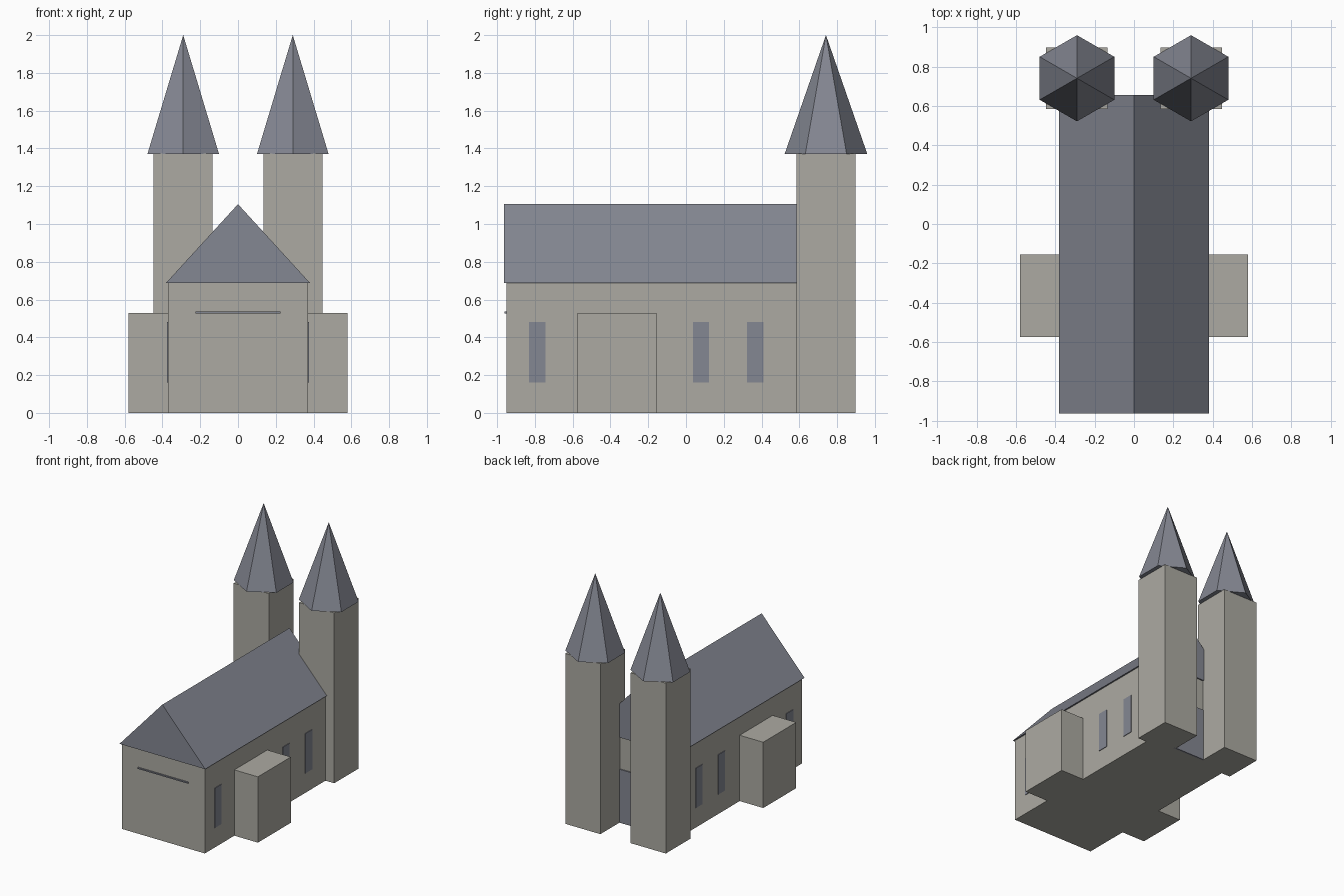
import bpy
import bmesh
import math

if "Cube" in bpy.data.objects:
    bpy.data.objects.remove(bpy.data.objects["Cube"])


def material(name, rgb):
    m = bpy.data.materials.new(name)
    m.diffuse_color = (*rgb, 1)
    m.use_nodes = True
    m.node_tree.nodes["Principled BSDF"].inputs["Base Color"].default_value = m.diffuse_color
    return m


STONE = material("pale_stone", (0.413, 0.402, 0.361))
SLATE = material("blue_grey_slate", (0.231, 0.242, 0.287))


def finish(name, bm, mat):
    bmesh.ops.recalc_face_normals(bm, faces=bm.faces)
    me = bpy.data.meshes.new(name)
    bm.to_mesh(me)
    bm.free()
    me.materials.append(mat)
    ob = bpy.data.objects.new(name, me)
    bpy.context.collection.objects.link(ob)
    return ob


def box(name, x, y, z, mat):
    """Box from (min, max) ranges."""
    bm = bmesh.new()
    bmesh.ops.create_cube(bm, size=1)
    for v in bm.verts:
        v.co = [r[0] if c < 0 else r[1] for c, r in zip(v.co, (x, y, z))]
    return finish(name, bm, mat)


# Nave walls
box("nave", (-0.37, 0.37), (-0.95, 0.645), (0, 0.69), STONE)

# Gabled roof: triangle profile extruded along the nave
bm = bmesh.new()
profile = [bm.verts.new((x, -0.963, z)) for x, z in ((-0.382, 0.687), (0.382, 0.687), (0, 1.105))]
gable = bm.faces.new(profile)
ext = bmesh.ops.extrude_face_region(bm, geom=[gable], use_keep_orig=True)
bmesh.ops.translate(bm, vec=(0, 1.618, 0),
                    verts=[g for g in ext["geom"] if isinstance(g, bmesh.types.BMVert)])
finish("nave_roof", bm, SLATE)

# Door between the towers, and a thin ledge on the opposite wall
box("door", (-0.15, 0.15), (0.64, 0.654), (0, 0.43), SLATE)
box("wall_ledge", (-0.225, 0.225), (-0.96, -0.945), (0.527, 0.537), SLATE)

for side, s in (("left", -1), ("right", 1)):
    def span(a, b):
        return tuple(sorted((s * a, s * b)))

    # Side chapel
    box(f"{side}_chapel", span(0.36, 0.58), (-0.575, -0.155), (0, 0.53), STONE)

    # Tall narrow windows
    for i, y in enumerate((-0.787, 0.08, 0.367)):
        box(f"{side}_window_{i + 1}", span(0.367, 0.375), (y - 0.043, y + 0.043), (0.16, 0.48), SLATE)

    # Tower with six-sided spire
    box(f"{side}_tower", span(0.135, 0.448), (0.585, 0.897), (0, 1.372), STONE)
    bm = bmesh.new()
    bmesh.ops.create_cone(bm, cap_ends=True, segments=6, radius1=0.219, radius2=0, depth=0.63)
    bmesh.ops.remove_doubles(bm, verts=bm.verts, dist=0.0001)
    # Turn so that corners point along y
    for v in bm.verts:
        a = math.atan2(v.co.y, v.co.x)
        r = math.hypot(v.co.x, v.co.y)
        if r > 0.01:
            a = math.pi / 6 + round((a - math.pi / 6) / (math.pi / 3)) * math.pi / 3
        v.co.x, v.co.y = r * math.cos(a), r * math.sin(a)
    bmesh.ops.translate(bm, vec=(s * 0.29, 0.741, 1.685), verts=bm.verts)
    finish(f"{side}_spire", bm, SLATE)
